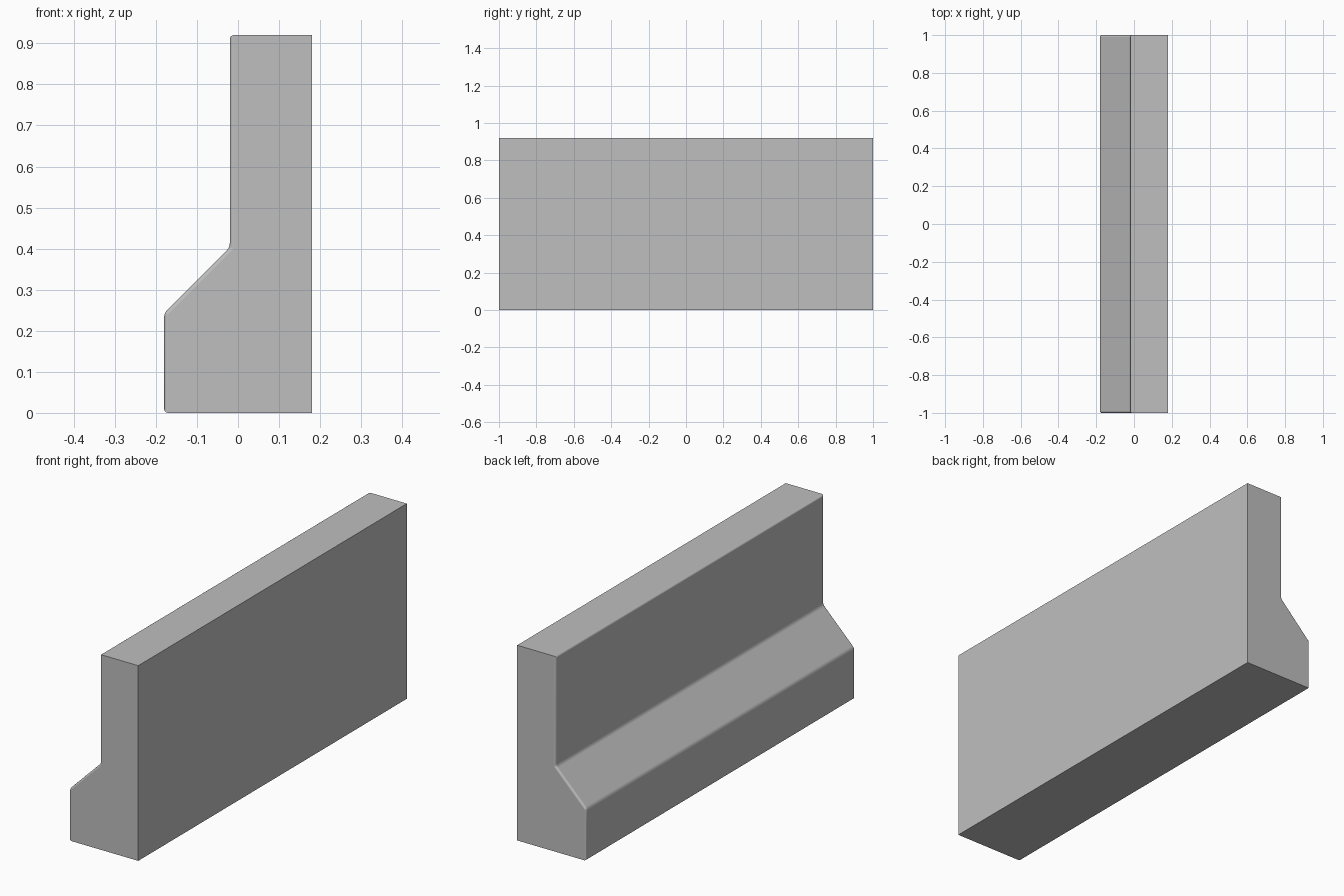
import bpy
import bmesh
import math

cube = bpy.data.objects.get("Cube")
if cube:
    bpy.data.objects.remove(cube, do_unlink=True)

# Concrete material
concrete = bpy.data.materials.new("concrete grey")
concrete.use_nodes = True
grey = (0.52, 0.52, 0.52, 1)
concrete.diffuse_color = grey
bsdf = next(n for n in concrete.node_tree.nodes if n.type == 'BSDF_PRINCIPLED')
bsdf.inputs["Base Color"].default_value = grey
bsdf.inputs["Roughness"].default_value = 0.9

# Barrier cross-section (x, z), extruded along y
profile = [(0.18, 0), (0.18, 0.92), (-0.02, 0.92),
           (-0.02, 0.403), (-0.18, 0.243), (-0.18, 0)]
bm = bmesh.new()
end = bm.faces.new([bm.verts.new((x, -1, z)) for x, z in profile])
grown = bmesh.ops.extrude_face_region(bm, geom=[end])
bmesh.ops.translate(bm, vec=(0, 2, 0),
                    verts=[v for v in grown["geom"] if isinstance(v, bmesh.types.BMVert)])
bmesh.ops.recalc_face_normals(bm, faces=bm.faces[:])

# Soften every edge around the stepped side
stepped = [f for f in bm.faces if f.normal.x < -0.5]
edges = list({e for f in stepped for e in f.edges})
bmesh.ops.bevel(bm, geom=edges, offset=0.01, offset_type='OFFSET', segments=4,
                profile=0.5, affect='EDGES', clamp_overlap=True)

mesh = bpy.data.meshes.new("barrier_wall")
bm.to_mesh(mesh)
bm.free()
mesh.materials.append(concrete)
barrier = bpy.data.objects.new("barrier_wall", mesh)
bpy.context.collection.objects.link(barrier)

# Smooth the rounded edges while the broad faces stay flat
bpy.ops.object.select_all(action='DESELECT')
barrier.select_set(True)
bpy.context.view_layer.objects.active = barrier
bpy.ops.object.shade_smooth_by_angle(angle=math.radians(35))
weighted = barrier.modifiers.new("flat_faces", 'WEIGHTED_NORMAL')
weighted.keep_sharp = True
